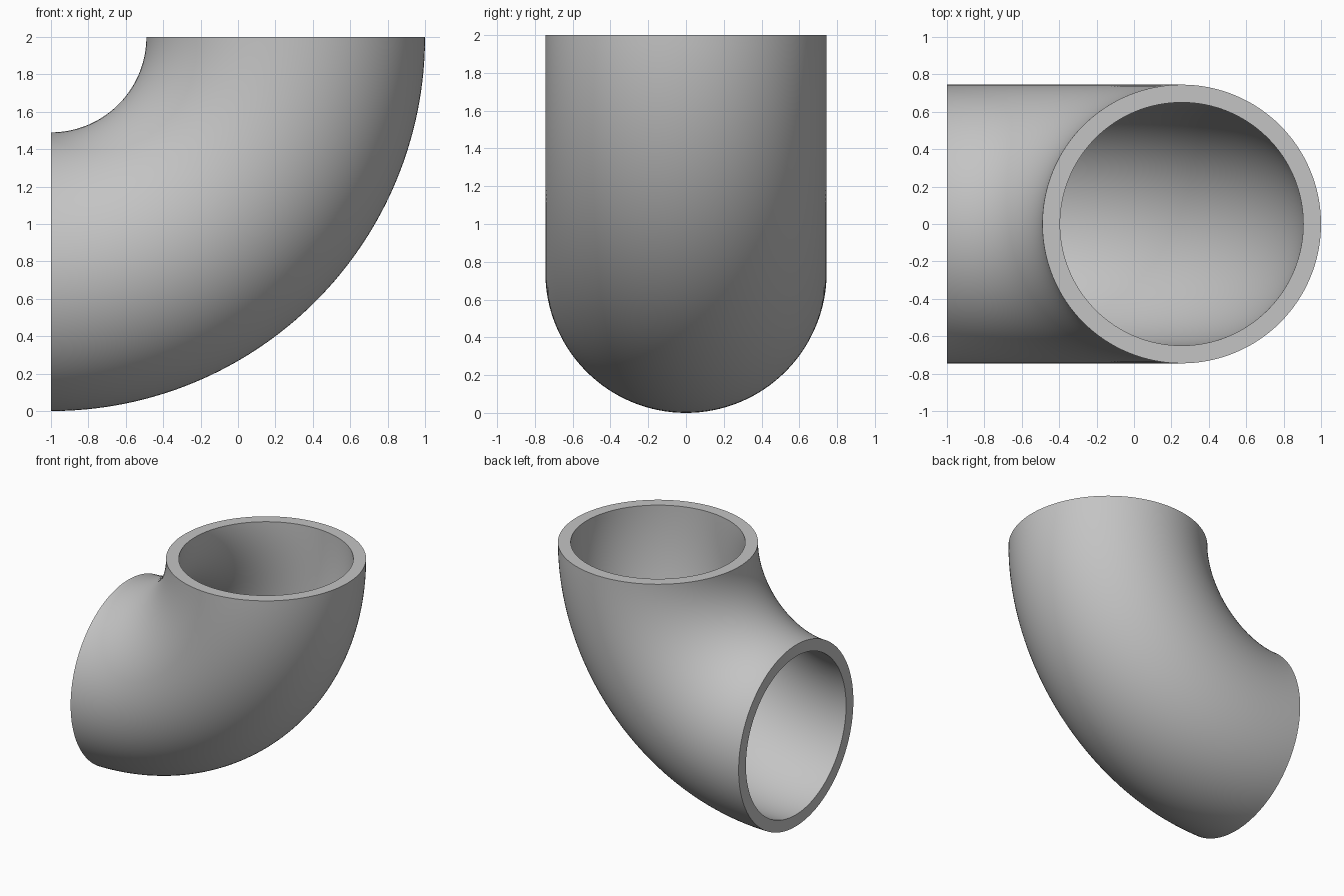
import bpy
import bmesh
from math import cos, sin, pi, radians

cube = bpy.data.objects.get("Cube")
if cube:
    bpy.data.objects.remove(cube, do_unlink=True)

BEND_RADIUS = 1.255
OUTER_RADIUS = 0.745
BORE_RADIUS = 0.65
SIDES = 128
STEPS = 64

# Plain grey metal
grey = bpy.data.materials.new("grey_metal")
grey.use_nodes = True
colour = (0.55, 0.55, 0.55, 1)
grey.diffuse_color = colour
grey.node_tree.nodes["Principled BSDF"].inputs["Base Color"].default_value = colour

bm = bmesh.new()


def ring(radius, bend):
    """Circle of the pipe section at a given angle round the bend."""
    verts = []
    for i in range(SIDES):
        a = 2 * pi * i / SIDES
        reach = BEND_RADIUS + radius * cos(a)
        verts.append(bm.verts.new((-1 + reach * cos(bend), radius * sin(a), 2 - reach * sin(bend))))
    return verts


def bridge(first, second):
    for i in range(SIDES):
        j = (i + 1) % SIDES
        bm.faces.new((first[i], first[j], second[j], second[i]))


# Outer wall and bore, swept through a quarter turn
bends = [pi / 2 * k / STEPS for k in range(STEPS + 1)]
outer = [ring(OUTER_RADIUS, b) for b in bends]
bore = [ring(BORE_RADIUS, b) for b in bends]
for wall in (outer, bore):
    for first, second in zip(wall, wall[1:]):
        bridge(first, second)

# Flat rims at both open ends
for end in (0, -1):
    bridge(outer[end], bore[end])

bmesh.ops.recalc_face_normals(bm, faces=bm.faces)
mesh = bpy.data.meshes.new("pipe_elbow")
bm.to_mesh(mesh)
bm.free()
mesh.materials.append(grey)

elbow = bpy.data.objects.new("pipe_elbow", mesh)
bpy.context.collection.objects.link(elbow)
bpy.ops.object.select_all(action="DESELECT")
elbow.select_set(True)
bpy.context.view_layer.objects.active = elbow
bpy.ops.object.shade_smooth_by_angle(angle=radians(30))
